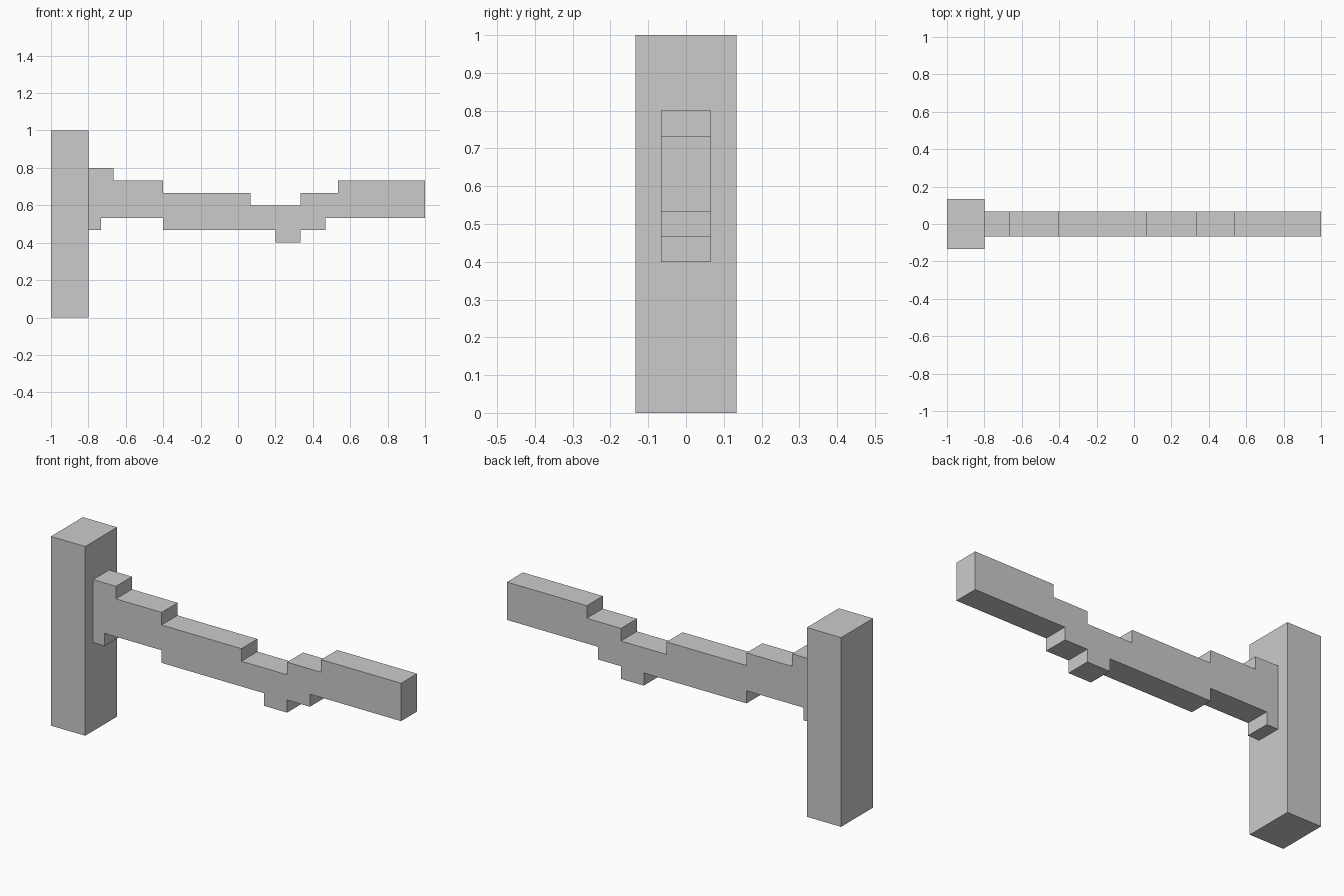
import bpy, bmesh

if "Cube" in bpy.data.objects:
    bpy.data.objects.remove(bpy.data.objects["Cube"])

U = 1 / 15  # the model sits on a grid of 1/15 unit


def extrude_profile(name, profile, half_depth):
    """Extrude an (x, z) outline, in grid units, symmetrically along y."""
    bm = bmesh.new()
    face = bm.faces.new([bm.verts.new((x * U, -half_depth * U, z * U)) for x, z in profile])
    ext = bmesh.ops.extrude_face_region(bm, geom=[face])
    verts = [v for v in ext["geom"] if isinstance(v, bmesh.types.BMVert)]
    bmesh.ops.translate(bm, verts=verts, vec=(0, 2 * half_depth * U, 0))
    bmesh.ops.recalc_face_normals(bm, faces=bm.faces)
    mesh = bpy.data.meshes.new(name)
    bm.to_mesh(mesh)
    bm.free()
    obj = bpy.data.objects.new(name, mesh)
    bpy.context.collection.objects.link(obj)
    return obj


def steps(start, runs):
    """Turn (end x, height) runs into a stepped line."""
    points = []
    for end, z in runs:
        points += [(start, z), (end, z)]
        start = end
    return points


# Upright post
extrude_profile("post", [(-15, 0), (-12, 0), (-12, 15), (-15, 15)], 2)

# Stepped, sagging arm
top = steps(-12, [(-10, 12), (-6, 11), (1, 10), (5, 9), (8, 10), (15, 11)])
bottom = steps(-12, [(-11, 7), (-6, 8), (3, 7), (5, 6), (7, 7), (15, 8)])
extrude_profile("arm", bottom + top[::-1], 1)
